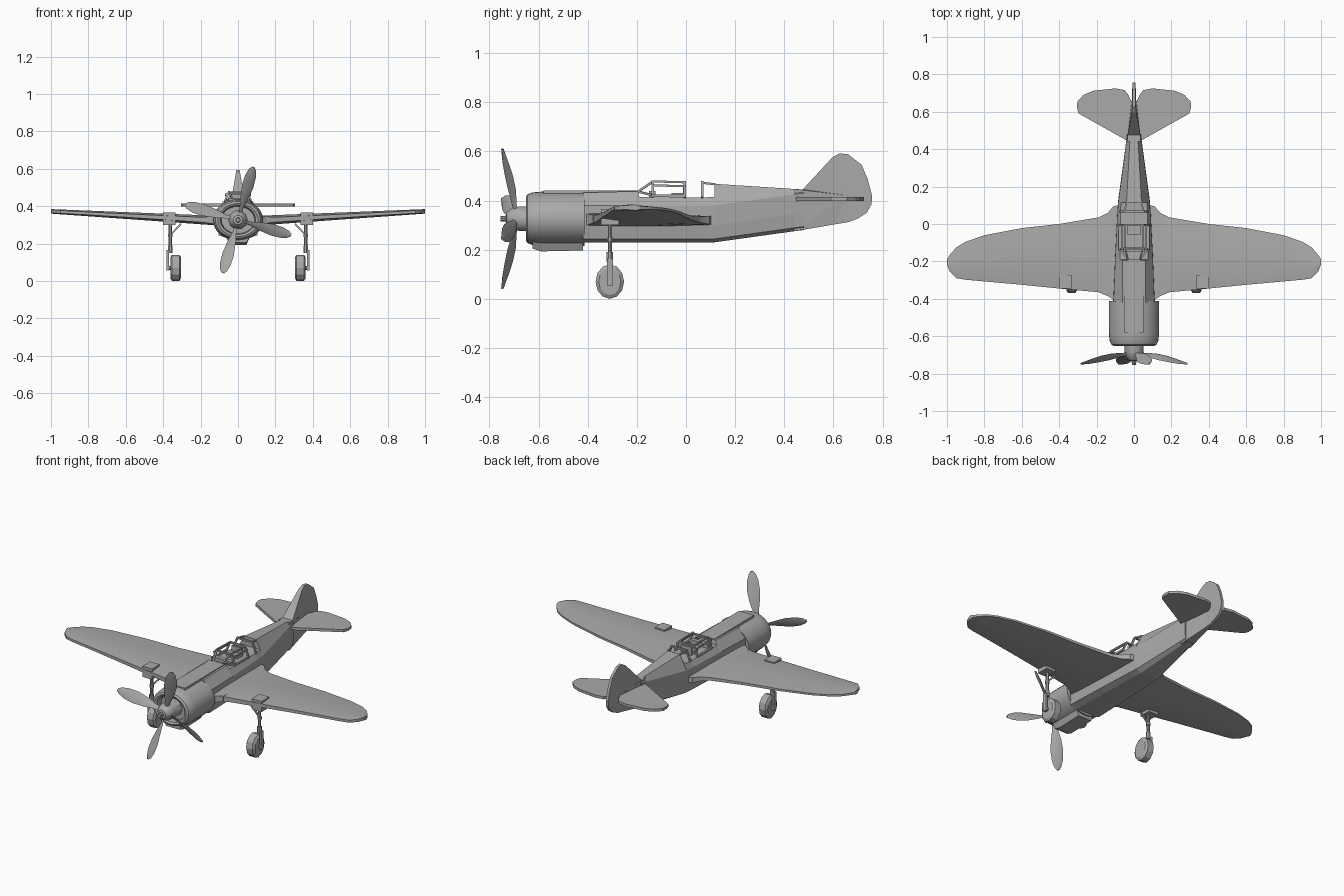
import bpy, bmesh, math
from mathutils import Vector, Matrix

if "Cube" in bpy.data.objects:
    bpy.data.objects.remove(bpy.data.objects["Cube"])

grey = bpy.data.materials.new("matte grey")
grey.diffuse_color = (0.4, 0.4, 0.4, 1)
grey.use_nodes = True
grey.node_tree.nodes["Principled BSDF"].inputs["Base Color"].default_value = grey.diffuse_color


def finish(name, bm, smooth=None):
    bmesh.ops.recalc_face_normals(bm, faces=bm.faces)
    me = bpy.data.meshes.new(name)
    bm.to_mesh(me)
    bm.free()
    ob = bpy.data.objects.new(name, me)
    bpy.context.collection.objects.link(ob)
    me.materials.append(grey)
    if smooth:
        bpy.ops.object.select_all(action='DESELECT')
        ob.select_set(True)
        bpy.context.view_layer.objects.active = ob
        bpy.ops.object.shade_smooth_by_angle(angle=math.radians(smooth))
    return ob


def loft(name, rings, smooth=None):
    bm = bmesh.new()
    rows = [[bm.verts.new(p) for p in r] for r in rings]
    n = len(rows[0])
    for a, b in zip(rows, rows[1:]):
        for i in range(n):
            bm.faces.new((a[i], a[(i + 1) % n], b[(i + 1) % n], b[i]))
    bm.faces.new(rows[0])
    bm.faces.new(rows[-1])
    return finish(name, bm, smooth)


def box(name, lo, hi):
    x0, y0, z0 = lo
    x1, y1, z1 = hi
    return loft(name, [[(x0, y0, z), (x1, y0, z), (x1, y1, z), (x0, y1, z)] for z in (z0, z1)])


def bar(name, a, b, r, sides=4):
    a, b = Vector(a), Vector(b)
    q = (b - a).to_track_quat('Z', 'Y')
    ring = [q @ Vector((r * math.cos(t), r * math.sin(t), 0))
            for t in [2 * math.pi * (i + .5) / sides for i in range(sides)]]
    return loft(name, [[a + v for v in ring], [b + v for v in ring]])


# Fuselage: y, half width, half width of top, bottom z, top z
def section(y, w, t, b, top):
    side = min(top - .012, b + .15)
    half = [(w * .55, b), (w * .92, b + .014), (w, b + .07), (w * .98, side), (t, top)]
    return [(x, y, z) for x, z in half] + [(-x, y, z) for x, z in reversed(half)]


loft("fuselage", [section(*s) for s in [
    (-.42, .112, .062, .23, .432), (-.195, .103, .062, .23, .438),
    (-.19, .103, .075, .23, .415), (.06, .090, .072, .23, .412),
    (.115, .086, .070, .23, .415), (.116, .086, .040, .23, .468),
    (.44, .042, .022, .275, .447), (.48, .037, .020, .28, .444)]])

# Engine cowling, open at the front
N = 32
loft("engine_cowling", [[(.134 * s * math.cos(2 * math.pi * i / N), y,
                          .326 + .11 * s * math.sin(2 * math.pi * i / N)) for i in range(N)]
     for y, s in [(-.412, .9), (-.412, 1), (-.59, 1), (-.625, .97), (-.645, .90),
                  (-.652, .80), (-.645, .70), (-.61, .66), (-.61, .1)]], 35)
loft("chin_intake", [[(-.045, y, b), (.045, y, b), (.065, y, .24), (-.065, y, .24)]
                     for y, b in [(-.625, .205), (-.59, .193), (-.42, .197)]])
box("nose_panel", (-.05, -.58, .42), (.05, -.2, .441))

# Spinner and four twisted blades
loft("spinner", [[(r * math.cos(math.pi * i / 5), y, .326 + r * math.sin(math.pi * i / 5))
                  for i in range(10)]
     for y, r in [(-.60, .052), (-.68, .052), (-.71, .044), (-.73, .026), (-.732, .013), (-.755, .011)]], 35)
for k in range(4):
    spin = Matrix.Rotation(math.radians(16 - 90 * k), 3, 'Y')
    rings = []
    for r, w, y, tw in [(.03, .012, -.695, 50), (.07, .015, -.70, 45), (.13, .029, -.71, 38),
                        (.19, .036, -.722, 30), (.245, .032, -.735, 25),
                        (.28, .02, -.743, 22), (.295, .008, -.747, 20)]:
        c, s = math.cos(math.radians(tw)), math.sin(math.radians(tw))
        sec = [(-w, 0), (0, -.006), (w, 0), (0, .006)]
        rings.append([spin @ Vector((u * c - v * s, y + u * s + v * c, r))
                      + Vector((0, 0, .326)) for u, v in sec])
    loft("propeller_blade", rings, 35)

# Wings: x, leading y, trailing y, edge bluntness
wing = [(.05, -.41, .11, 1), (.11, -.405, .095, .9), (.14, -.385, .06, .7), (.19, -.365, .035, .55),
        (.4, -.345, 0, .5), (.6, -.325, -.022, .5), (.8, -.307, -.06, .5), (.9, -.298, -.095, .55),
        (.95, -.29, -.125, .6), (.985, -.255, -.165, .7), (1, -.215, -.19, .8)]
for s in (-1, 1):
    rings = []
    for x, le, te, e in wing:
        zb, zt = .289 + .071 * x, .344 + .04 * x
        m, h, c = (zb + zt) / 2, (zt - zb) / 2, te - le
        rings.append([(s * x, le + c * f, m + h * v) for f, v in
                      [(0, -e), (0, e), (.25, 1), (.6, .85), (1, e * .6), (1, -e * .8), (.6, -1), (.25, -1)]])
    loft("wing", rings, 25)

# Tailplanes
tail = [(.02, .44), (.045, .45), (.295, .59), (.305, .62), (.303, .655), (.27, .69),
        (.22, .712), (.1, .725), (.05, .716), (.03, .69), (.012, .65)]
for s in (-1, 1):
    loft("tailplane", [[(s * x, y, z) for x, y in tail] for z in (.399, .415)])

# Tail fin: outline y, z, half thickness, fanned from a middle point
fin = [(.44, .275, .035), (.44, .447, .036), (.475, .445, .034), (.595, .575, .012), (.625, .592, .009),
       (.66, .588, .008), (.715, .545, .008), (.74, .485, .008), (.757, .42, .008),
       (.755, .385, .008), (.735, .35, .008), (.70, .327, .008), (.66, .312, .010), (.6, .302, .014)]
bm = bmesh.new()
L, R = [[bm.verts.new((s * w, y, z)) for y, z, w in fin] for s in (-1, 1)]
cl, cr = [bm.verts.new((s * .012, .66, .42)) for s in (-1, 1)]
for i in range(len(fin)):
    j = (i + 1) % len(fin)
    bm.faces.new((L[i], L[j], cl))
    bm.faces.new((R[j], R[i], cr))
    bm.faces.new((L[i], R[i], R[j], L[j]))
finish("tail_fin", bm)

# Canopy frame: windscreen, sliding hood and rear hoop
for s in (-1, 1):
    bar("windscreen_post", (s * .03, -.195, .436), (s * .045, -.14, .474), .006)
    bar("windscreen_sill", (s * .03, -.195, .436), (s * .078, -.13, .42), .006)
    bar("hood_sill", (s * .076, -.14, .42), (s * .076, .0, .418), .008)
    bar("hood_top_rail", (s * .05, -.14, .478), (s * .05, .0, .474), .006)
    bar("hood_side_rail", (s * .064, -.14, .462), (s * .064, .0, .458), .006)
    for y in (-.135, -.005, .066):
        bar("hoop_side", (s * .076, y, .412), (s * .05, y, .475), .007)
    bar("rear_rail", (s * .05, .066, .472), (s * .04, .12, .466), .006)
for y in (-.135, -.005, .066):
    bar("hoop_top", (-.052, y, .474), (.052, y, .474), .007)
bar("windscreen_base", (-.032, -.194, .437), (.032, -.194, .437), .006)
box("seat", (-.035, -.06, .41), (.035, -.012, .43))
box("seat_back", (-.035, -.012, .41), (.035, -.002, .462))
box("dashboard", (-.06, -.15, .405), (.06, -.125, .438))

# Landing gear
for s in (-1, 1):
    c = Vector((s * .333, -.31, .07))
    loft("wheel", [[(c.x + dx, c.y + .058 * k * math.cos(t), c.z + .07 * k * math.sin(t))
                    for t in [2 * math.pi * i / 12 + math.pi / 2 for i in range(12)]]
                   for dx, k in [(-.029, .78), (-.02, 1), (.02, 1), (.029, .78)]])
    bar("axle", (s * .33, -.31, .07), (s * .378, -.31, .07), .012, 8)
    box("gear_leg_plate", (s * .369, -.322, .055), (s * .381, -.298, .165))
    bar("gear_strut", (s * .362, -.31, .15), (s * .362, -.31, .31), .009, 8)
    bar("gear_collar", (s * .362, -.31, .15), (s * .362, -.31, .19), .014, 8)
    bar("gear_collar", (s * .362, -.31, .235), (s * .362, -.31, .25), .013, 8)
    bar("gear_brace", (s * .362, -.31, .245), (s * .305, -.31, .305), .006)
    box("wing_gear_pad", (s * .335, -.345, .30), (s * .40, -.272, .365))
    box("gun_port", (s * .145, -.378, .315), (s * .165, -.33, .345))
